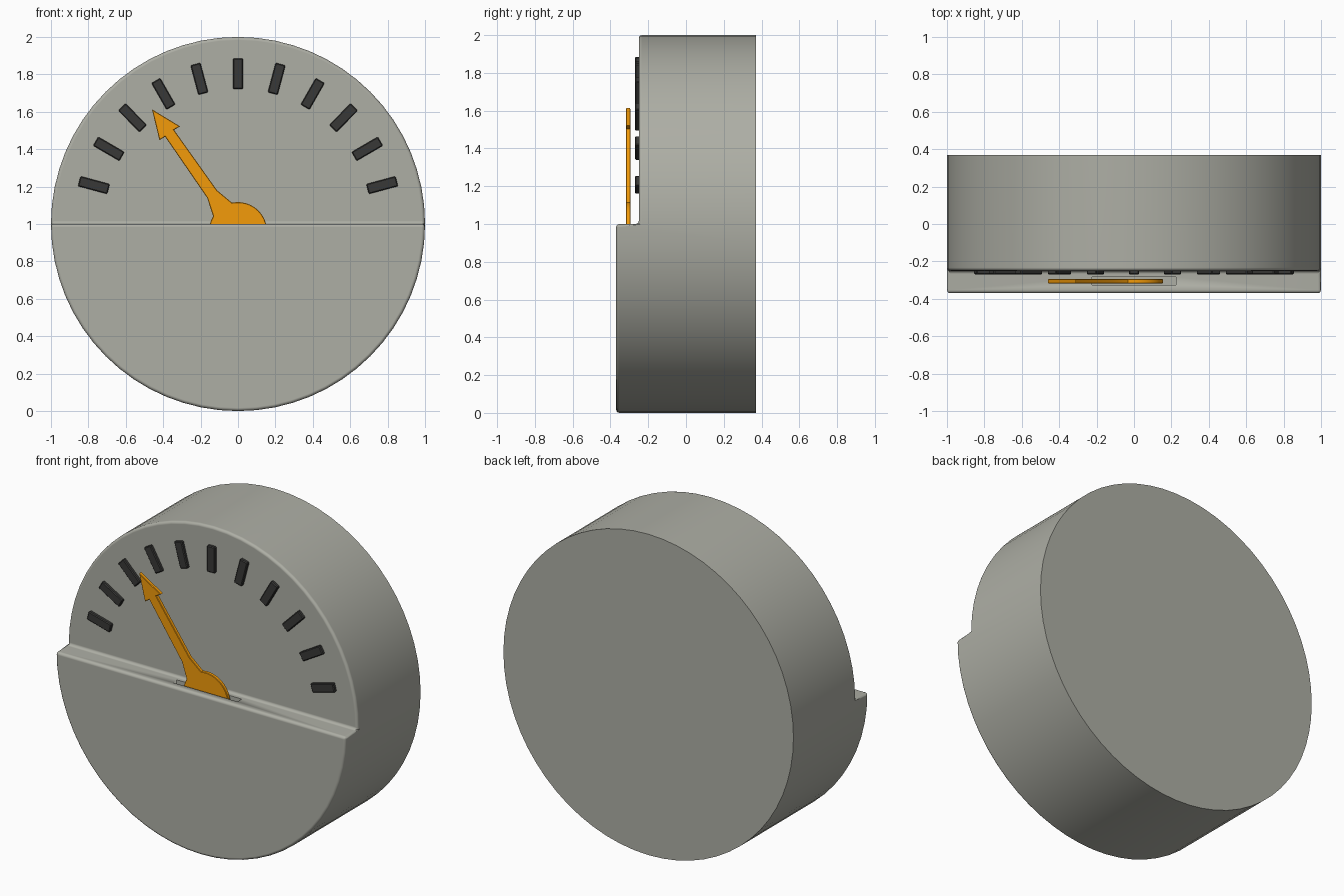
import bpy, bmesh, math
from mathutils import Matrix

if "Cube" in bpy.data.objects:
    bpy.data.objects.remove(bpy.data.objects["Cube"])

SEG = 64
BACK, DIAL, FRONT = 0.37, -0.25, -0.37


def add_object(name, bm, color, angle=35):
    bmesh.ops.recalc_face_normals(bm, faces=bm.faces)
    mesh = bpy.data.meshes.new(name)
    bm.to_mesh(mesh)
    bm.free()
    ob = bpy.data.objects.new(name, mesh)
    bpy.context.collection.objects.link(ob)
    mat = bpy.data.materials.get(color[0]) or bpy.data.materials.new(color[0])
    mat.diffuse_color = color[1]
    mat.use_nodes = True
    mat.node_tree.nodes["Principled BSDF"].inputs["Base Color"].default_value = mat.diffuse_color
    mesh.materials.append(mat)
    bpy.ops.object.select_all(action='DESELECT')
    bpy.context.view_layer.objects.active = ob
    ob.select_set(True)
    bpy.ops.object.shade_smooth_by_angle(angle=math.radians(angle))
    return ob


def prism(points, y0, y1):
    """Extrude an outline in the xz plane from y0 to y1."""
    bm = bmesh.new()
    face = bm.faces.new([bm.verts.new((x, y0, z)) for x, z in points])
    new = bmesh.ops.extrude_face_region(bm, geom=[face])['geom']
    verts = [g for g in new if isinstance(g, bmesh.types.BMVert)]
    bmesh.ops.translate(bm, verts=verts, vec=(0, y1 - y0, 0))
    return bm


def box(x0, x1, y0, y1, z0, z1):
    return prism([(x0, z0), (x1, z0), (x1, z1), (x0, z1)], y0, y1)


ORANGE = ("orange", (0.9, 0.33, 0.003, 1))
DARK = ("dark", (0.04, 0.04, 0.038, 1))
STONE = ("warm_grey", (0.42, 0.425, 0.375, 1))

# Housing: drum whose lower half steps forward
circle = [(math.cos(2 * math.pi * i / SEG), 1 + math.sin(2 * math.pi * i / SEG))
          for i in range(SEG)]
half = SEG // 2
bm = bmesh.new()
back = [bm.verts.new((x, BACK, z)) for x, z in circle]
rim = [bm.verts.new((x, DIAL if i <= half else FRONT, z))
       for i, (x, z) in enumerate(circle)]
step_r = bm.verts.new((1, FRONT, 1))
step_l = bm.verts.new((-1, FRONT, 1))
bm.faces.new(back)
bm.faces.new(rim[:half + 1])
bm.faces.new([step_l] + rim[half + 1:] + [step_r])
bm.faces.new([rim[0], rim[half], step_l, step_r])
for i in range(SEG):
    j = (i + 1) % SEG
    quad = [back[i], back[j], rim[j], rim[i]]
    if i == half:
        quad = [back[i], back[j], rim[j], step_l, rim[i]]
    elif j == 0:
        quad = [back[i], back[j], rim[j], step_r, rim[i]]
        quad = [back[i], back[j], rim[j], step_r, rim[i]]
    bm.faces.new(quad)
bmesh.ops.recalc_face_normals(bm, faces=bm.faces)
edges = [e for e in bm.edges
         if e.calc_face_angle() > 0.5 and max(v.co.y for v in e.verts) < 0]
bmesh.ops.bevel(bm, geom=edges, offset=0.017, segments=3, profile=0.5, affect='EDGES')
housing = add_object("housing", bm, STONE)

# Slot in the ledge for the needle
cutter = add_object("slot_cutter", box(-0.225, 0.225, -0.326, -0.284, 0.85, 1.1), STONE)
cutter.hide_render = True
cutter.hide_set(True)
cut = housing.modifiers.new("slot", 'BOOLEAN')
cut.operation = 'DIFFERENCE'
cut.solver = 'EXACT'
cut.object = cutter
flat = housing.modifiers.new("flat_faces", 'WEIGHTED_NORMAL')
flat.keep_sharp = True

# Scale marks every 15 degrees
for i in range(11):
    bm = box(-0.0275, 0.0275, -0.27, -0.24, 0.722, 0.885)
    bmesh.ops.bevel(bm, geom=bm.edges[:], offset=0.005, segments=1, affect='EDGES')
    turn = Matrix.Rotation(math.radians(15 * (i - 5)), 4, 'Y')
    bm.transform(Matrix.Translation((0, 0, 1)) @ Matrix.Diagonal((0.993, 1, 1, 1)) @ turn)
    add_object(f"scale_mark_{i + 1}", bm, DARK)

# Needle: round hub partly sunk in the slot, tapered shaft, arrow head
R, CZ = 0.155, 0.962


def hub_arc(angles):
    return [(R * math.cos(math.radians(a)), CZ + R * math.sin(math.radians(a)))
            for a in angles]


arrow = [(-0.112, 1.18), (-0.342, 1.503), (-0.31, 1.522), (-0.46, 1.613),
         (-0.42, 1.448), (-0.39, 1.467), (-0.165, 1.14)]
outline = hub_arc([*range(-45, 96, 10), 102]) + arrow + hub_arc(range(149, 226, 10))
bm = prism(outline, -0.318, -0.294)
rims = [e for e in bm.edges if abs(e.verts[0].co.y - e.verts[1].co.y) < 1e-5]
bmesh.ops.recalc_face_normals(bm, faces=bm.faces)
bmesh.ops.bevel(bm, geom=rims, offset=0.003, segments=1, affect='EDGES')
add_object("needle", bm, ORANGE)
